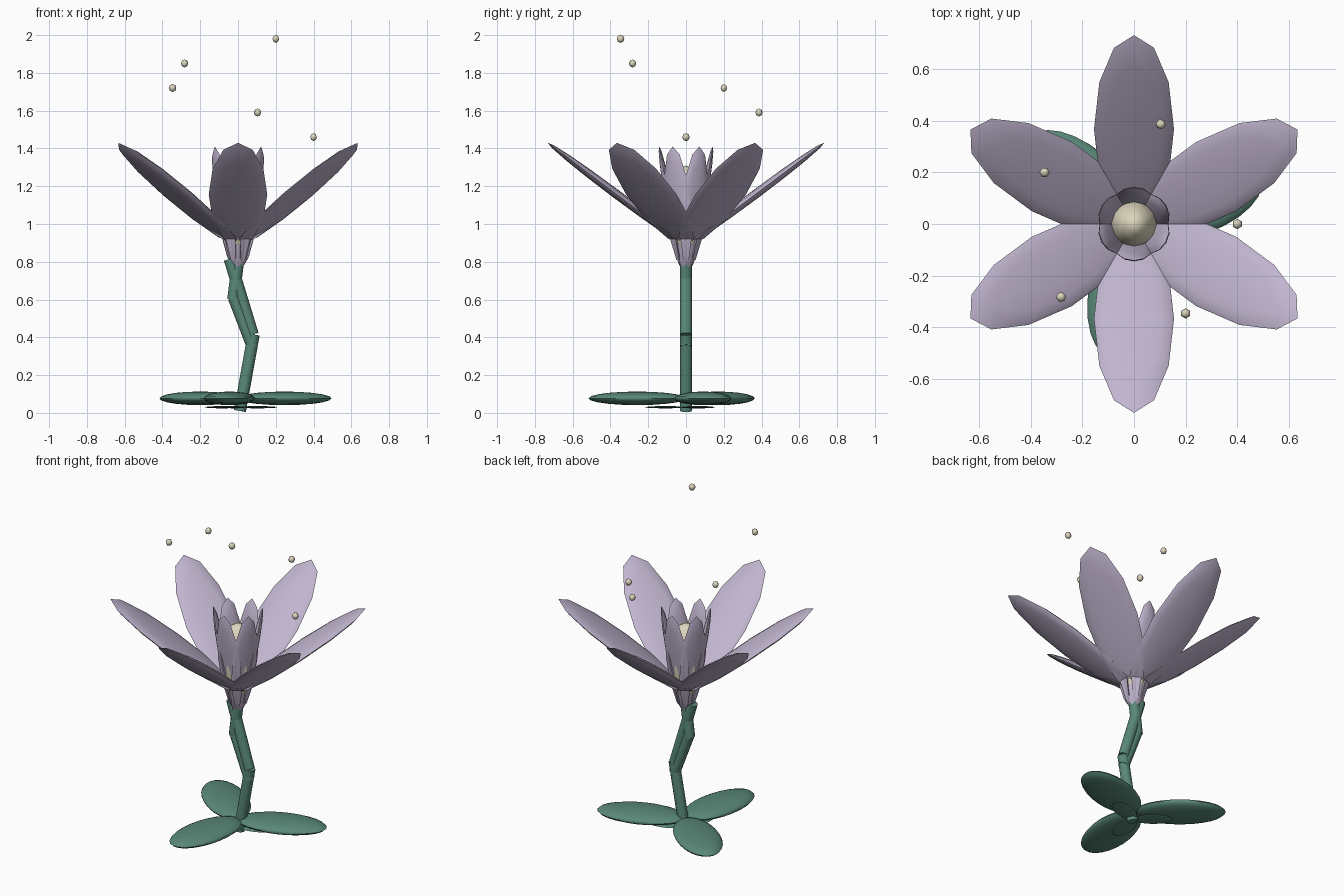
import bpy, math
from mathutils import Matrix, Vector

if "Cube" in bpy.data.objects:
    bpy.data.objects.remove(bpy.data.objects["Cube"])


def material(name, rgb):
    m = bpy.data.materials.new(name)
    m.diffuse_color = (*rgb, 1)
    m.use_nodes = True
    m.node_tree.nodes["Principled BSDF"].inputs["Base Color"].default_value = m.diffuse_color
    return m


LILAC = material("lilac", (0.53, 0.46, 0.62))
GREEN = material("sage_green", (0.10, 0.245, 0.19))
CREAM = material("cream", (0.72, 0.67, 0.51))


def finish(name, mat, matrix, angle=60):
    ob = bpy.context.object
    ob.name = name
    ob.data.transform(matrix)
    ob.data.materials.append(mat)
    bpy.ops.object.shade_smooth_by_angle(angle=math.radians(angle))
    return ob


def ellipsoid(name, mat, centre, radii, turn=0, tilt=0, segs=12, rings=8):
    """Ellipsoid centred at (r, 0, z), tilted up by tilt, then turned about z."""
    bpy.ops.mesh.primitive_uv_sphere_add(segments=segs, ring_count=rings, radius=1)
    mtx = (Matrix.Rotation(math.radians(turn), 4, 'Z')
           @ Matrix.Translation(centre)
           @ Matrix.Rotation(-math.radians(tilt), 4, 'Y')
           @ Matrix.Diagonal((*radii, 1)))
    return finish(name, mat, mtx)


def rod(name, mat, a, b, radius):
    a, b = Vector(a), Vector(b)
    d = b - a
    bpy.ops.mesh.primitive_cylinder_add(vertices=12, radius=radius, depth=d.length)
    mtx = Matrix.Translation((a + b) / 2) @ d.to_track_quat('Z', 'Y').to_matrix().to_4x4()
    return finish(name, mat, mtx, 40)


# crooked stem made of straight pieces
stem = [((0.01, 0.01), (0.083, 0.415)), ((0.078, 0.35), (-0.022, 0.61)),
        ((-0.025, 0.60), (0.0, 0.80)), ((0.078, 0.415), (-0.044, 0.815))]
for i, (a, b) in enumerate(stem):
    rod(f"stem_{i}", GREEN, (a[0], 0, a[1]), (b[0], 0, b[1]), 0.032)

# ground leaves, each with a small thin leaf underneath
for i in range(3):
    turn = 20 + 120 * i
    ellipsoid(f"leaf_{i}", GREEN, (0.262, 0, 0.077), (0.262, 0.13, 0.036), turn, segs=24, rings=10)
    ellipsoid(f"under_leaf_{i}", GREEN, (0.11, 0, 0.03), (0.11, 0.055, 0.006), turn, segs=24, rings=6)

# outer and inner petals
for i in range(6):
    turn = 30 + 60 * i
    ellipsoid(f"outer_petal_{i}", LILAC, (0.367, 0, 1.157), (0.455, 0.155, 0.024), turn, 36.8)
    ellipsoid(f"inner_petal_{i}", LILAC, (0.085, 0, 1.09), (0.325, 0.078, 0.02), turn, 80)

# heart of the flower
ellipsoid("flower_heart", CREAM, (0, 0, 1.07), (0.105, 0.105, 0.24), segs=6, rings=8)

# spiral of floating pollen
for i in range(5):
    ellipsoid(f"pollen_{i}", CREAM, (0.4, 0, 1.46 + 0.13 * i), (0.02, 0.02, 0.021), 75 * i, segs=6, rings=4)
